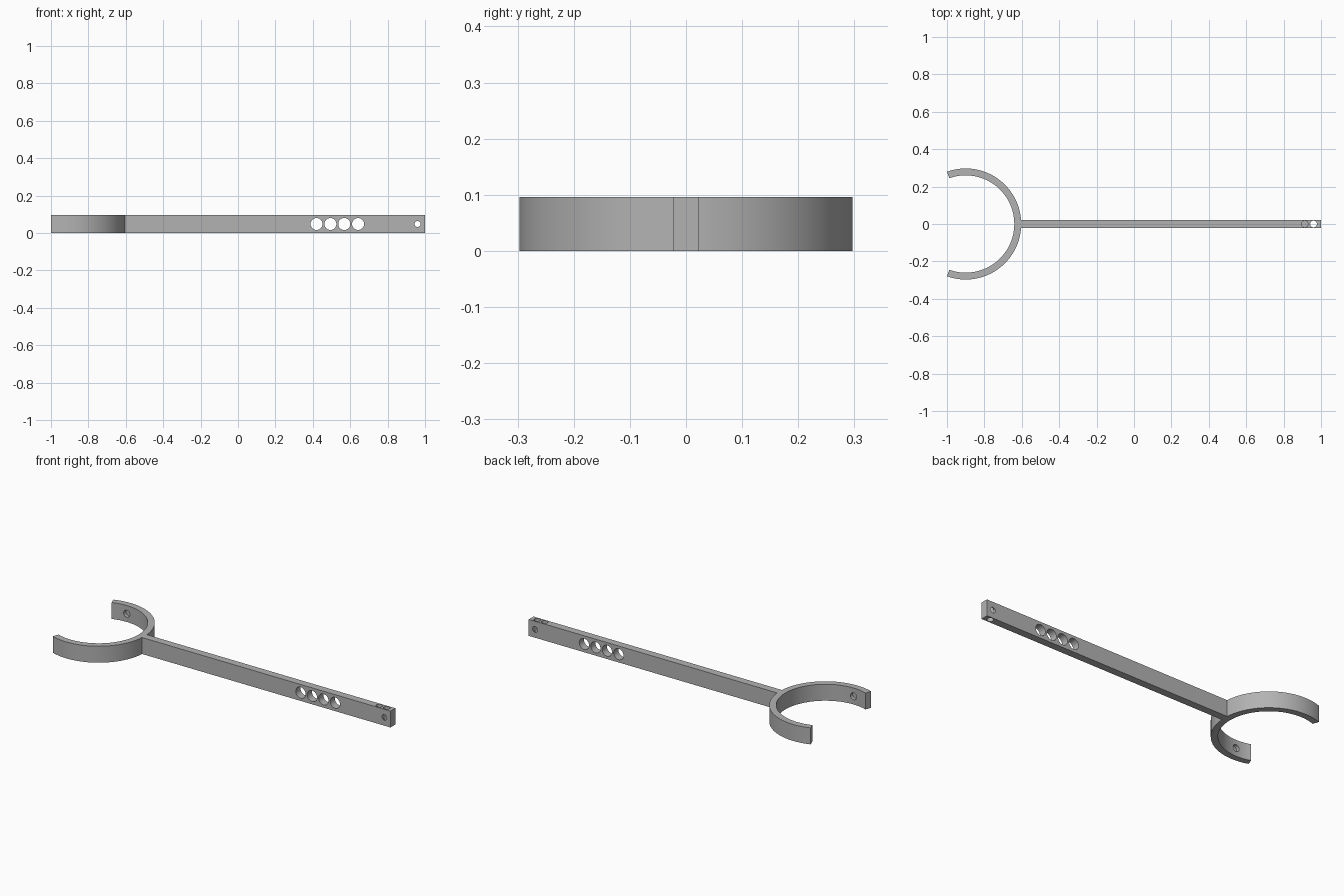
import bpy, bmesh, math
from mathutils import Matrix, Vector

if "Cube" in bpy.data.objects:
    bpy.data.objects.remove(bpy.data.objects["Cube"], do_unlink=True)

HEIGHT = 0.096
MID = HEIGHT / 2
RING_X, OUTER, INNER = -0.9, 0.297, 0.26

grey = bpy.data.materials.new("plain grey")
grey.use_nodes = True
colour = (0.45, 0.45, 0.45, 1)
grey.diffuse_color = colour
grey.node_tree.nodes["Principled BSDF"].inputs["Base Color"].default_value = colour


def make_object(name, bm):
    bmesh.ops.recalc_face_normals(bm, faces=bm.faces[:])
    mesh = bpy.data.meshes.new(name)
    bm.to_mesh(mesh)
    bm.free()
    mesh.materials.append(grey)
    obj = bpy.data.objects.new(name, mesh)
    bpy.context.collection.objects.link(obj)
    return obj


def drill(bm, centre, axis, radius, length):
    """Add a closed cylinder to the cutter mesh."""
    turn = Vector((0, 0, 1)).rotation_difference(Vector(axis)).to_matrix().to_4x4()
    bmesh.ops.create_cone(bm, cap_ends=True, segments=32, radius1=radius,
                          radius2=radius, depth=length,
                          matrix=Matrix.Translation(centre) @ turn)


def cut(obj, bm):
    """Subtract the drilled cylinders, apply, and drop the cutter."""
    cutter = make_object("cutter", bm)
    cutter.hide_render = True
    mod = obj.modifiers.new("holes", 'BOOLEAN')
    mod.operation = 'DIFFERENCE'
    mod.solver = 'EXACT'
    mod.use_self = True
    mod.object = cutter
    bpy.ops.object.select_all(action='DESELECT')
    bpy.context.view_layer.objects.active = obj
    obj.select_set(True)
    bpy.ops.object.modifier_apply(modifier=mod.name)
    bpy.data.objects.remove(cutter, do_unlink=True)
    bpy.ops.object.shade_smooth_by_angle(angle=math.radians(30))


# Open ring: strip of quads along the arc, extruded upward
bm = bmesh.new()
steps = 72
end = math.acos(-0.1 / OUTER)
rows = []
for i in range(steps + 1):
    a = -end + 2 * end * i / steps
    rows.append([bm.verts.new((RING_X + r * math.cos(a), r * math.sin(a), 0))
                 for r in (INNER, OUTER)])
for (a, b), (c, d) in zip(rows, rows[1:]):
    bm.faces.new((a, b, d, c))
top = bmesh.ops.extrude_face_region(bm, geom=bm.faces[:])["geom"]
bmesh.ops.translate(bm, vec=(0, 0, HEIGHT),
                    verts=[v for v in top if isinstance(v, bmesh.types.BMVert)])
ring = make_object("open_ring", bm)

# Blind holes on the inside of both ring arms
bm = bmesh.new()
for side in (-1, 1):
    drill(bm, (RING_X, side * (INNER - 0.01), MID), (0, 1, 0), 0.02, 0.06)
cut(ring, bm)

# Straight handle
bm = bmesh.new()
start = -0.607
bmesh.ops.create_cube(bm, size=1, matrix=Matrix.Translation(((1 + start) / 2, 0, MID))
                      @ Matrix.Diagonal((1 - start, 0.044, HEIGHT, 1)))
handle = make_object("handle", bm)

# Four large cross holes, crossing pin holes at the tip and a blind hole on top
bm = bmesh.new()
for i in range(4):
    drill(bm, (0.42 + 0.074 * i, 0, MID), (0, 1, 0), 0.032, 0.2)
drill(bm, (0.96, 0, MID), (0, 1, 0), 0.016, 0.2)
drill(bm, (0.96, 0, MID), (0, 0, 1), 0.018, 0.3)
drill(bm, (0.913, 0, HEIGHT), (0, 0, 1), 0.018, 0.1)
cut(handle, bm)
